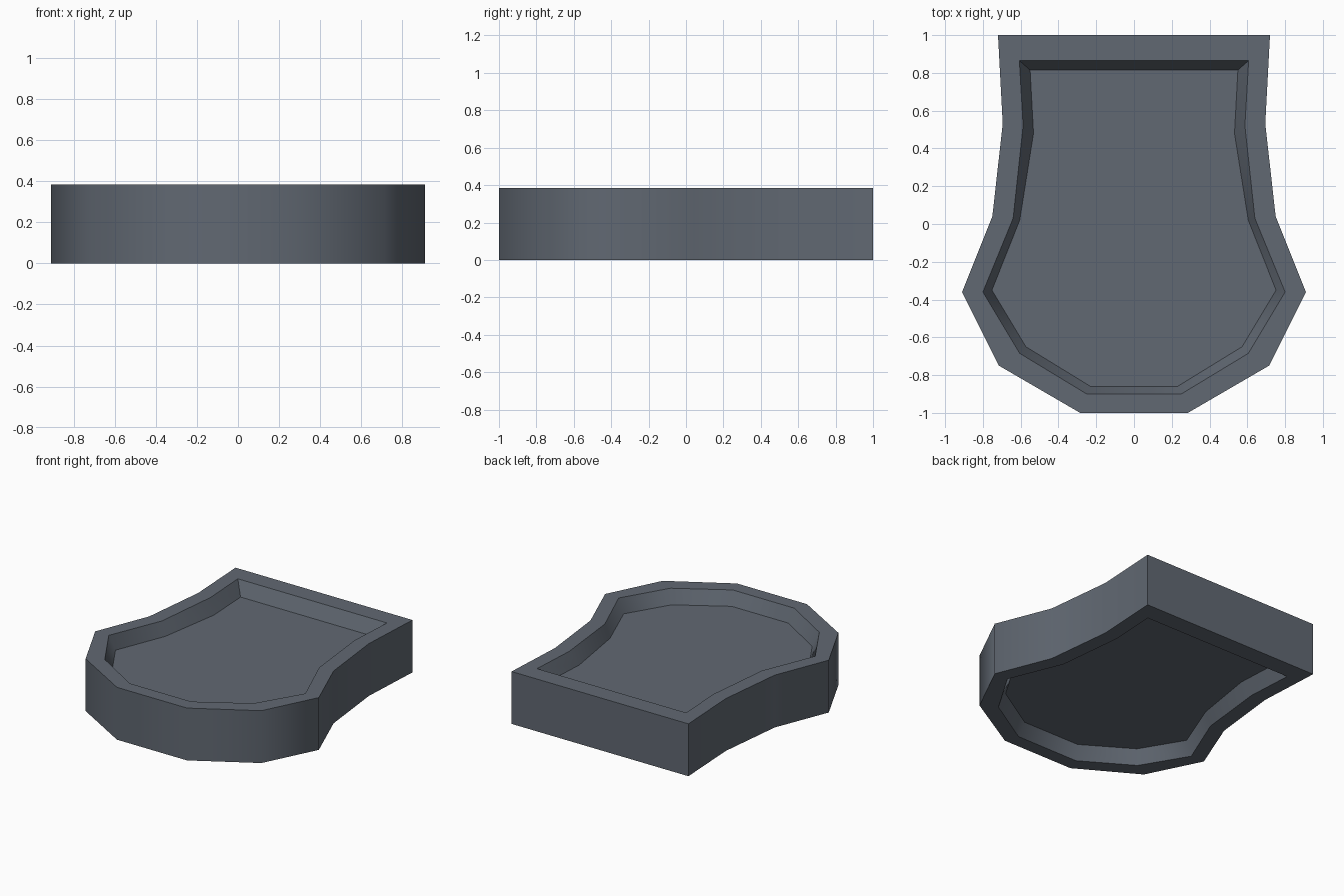
import bpy, bmesh, math

if "Cube" in bpy.data.objects:
    bpy.data.objects.remove(bpy.data.objects["Cube"])

H = 0.385      # total height
DEPTH = 0.10   # depth of the recess, top and bottom

# Right half outlines, back to front
OUTER = [(0.72, 1.0), (0.695, 0.53), (0.75, 0.04), (0.91, -0.36), (0.715, -0.75), (0.285, -1.0)]
RIM = [(0.607, 0.865), (0.587, 0.52), (0.64, 0.03), (0.80, -0.36), (0.605, -0.685), (0.25, -0.90)]
FLOOR = [(0.55, 0.815), (0.532, 0.48), (0.605, 0.02), (0.752, -0.35), (0.572, -0.65), (0.23, -0.86)]

bm = bmesh.new()


def ring(half, z):
    """Mirror a half outline into a closed ring of vertices."""
    full = half + [(-x, y) for x, y in reversed(half)]
    return [bm.verts.new((x, y, z)) for x, y in full]


# Rings from the lower recess, out around the body, into the upper recess
rings = [ring(FLOOR, DEPTH), ring(RIM, 0), ring(OUTER, 0),
         ring(OUTER, H), ring(RIM, H), ring(FLOOR, H - DEPTH)]
for a, b in zip(rings, rings[1:]):
    n = len(a)
    for i in range(n):
        j = (i + 1) % n
        bm.faces.new((a[i], a[j], b[j], b[i]))
bm.faces.new(rings[0])
bm.faces.new(rings[-1])
bmesh.ops.recalc_face_normals(bm, faces=bm.faces)

mesh = bpy.data.meshes.new("recessed_shield_tile")
bm.to_mesh(mesh)
bm.free()
tile = bpy.data.objects.new("recessed_shield_tile", mesh)
bpy.context.collection.objects.link(tile)

# Single slate grey colour
mat = bpy.data.materials.new("slate grey")
mat.diffuse_color = (0.12, 0.14, 0.17, 1)
mat.use_nodes = True
mat.node_tree.nodes["Principled BSDF"].inputs["Base Color"].default_value = mat.diffuse_color
mesh.materials.append(mat)

# Smooth sides, crisp rims and back corners
bpy.context.view_layer.objects.active = tile
tile.select_set(True)
bpy.ops.object.shade_smooth_by_angle(angle=math.radians(55))
